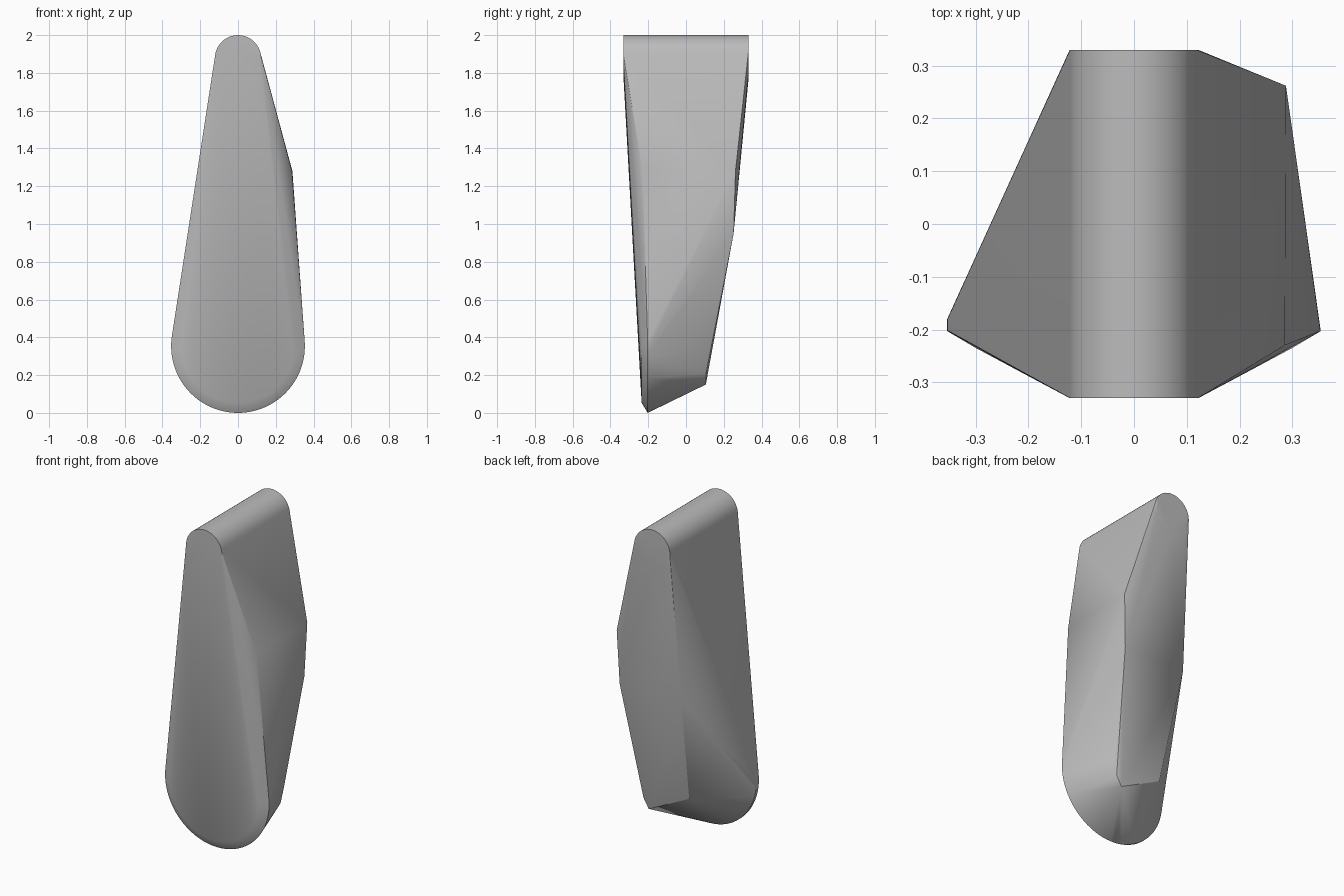
import bpy
import bmesh
from math import cos, sin, radians

cube = bpy.data.objects.get("Cube")
if cube:
    bpy.data.objects.remove(cube, do_unlink=True)


def arc(radius, y, z, start, end, steps):
    """Points along an arc that faces the front."""
    angles = [radians(start + (end - start) * i / steps) for i in range(steps + 1)]
    return [(radius * cos(a), y, z + radius * sin(a)) for a in angles]


# Round bar along the top, running front to back
top_z, top_radius = 1.878, 0.122
points = []
for y in (-0.33, 0.33):
    points += arc(top_radius, y, top_z, 0, 360, 48)[:-1]

# Large rounded foot: outer rim, and a smaller rim in front for the bevel
foot_z, foot_radius = 0.354, 0.354
points += arc(foot_radius, -0.203, foot_z, 172, 368, 48)
points += arc(0.3, -0.235, foot_z, 180, 360, 40)
# thin band on the right side of the foot
points += [(x, -0.203 + 0.023 * max(0, -x / foot_radius), z)
           for x, y, z in arc(foot_radius, 0, foot_z, 172, 270, 24)]

# Shoulder on the left side
points += [(0.286, -0.23, 1.28), (0.288, 0.262, 1.28)]

# Faceted back
points += [
    (0.275, 0.252, 0.95),
    (-0.145, 0.252, 0.95),
    (0.235, 0.107, 0.30),
    (0.215, 0.106, 0.21),
    (0.18, 0.105, 0.15),
    (-0.095, 0.105, 0.285),
]

# Wrap one solid skin around all the profiles
bm = bmesh.new()
for p in points:
    bm.verts.new(p)
bmesh.ops.remove_doubles(bm, verts=bm.verts[:], dist=0.0005)
bmesh.ops.convex_hull(bm, input=bm.verts[:])
loose = [v for v in bm.verts if not v.link_faces]
bmesh.ops.delete(bm, geom=loose, context="VERTS")
bmesh.ops.dissolve_limit(bm, angle_limit=radians(0.3),
                         verts=bm.verts[:], edges=bm.edges[:])
bmesh.ops.recalc_face_normals(bm, faces=bm.faces[:])

mesh = bpy.data.meshes.new("tapered_body")
bm.to_mesh(mesh)
bm.free()
body = bpy.data.objects.new("tapered_body", mesh)
bpy.context.collection.objects.link(body)

# Plain grey material
grey = bpy.data.materials.new("plain_grey")
grey.use_nodes = True
colour = (0.5, 0.5, 0.5, 1.0)
grey.diffuse_color = colour
for node in grey.node_tree.nodes:
    if node.type == "BSDF_PRINCIPLED":
        node.inputs["Base Color"].default_value = colour
mesh.materials.append(grey)

bpy.ops.object.select_all(action="DESELECT")
body.select_set(True)
bpy.context.view_layer.objects.active = body
bpy.ops.object.shade_smooth_by_angle(angle=radians(30))
